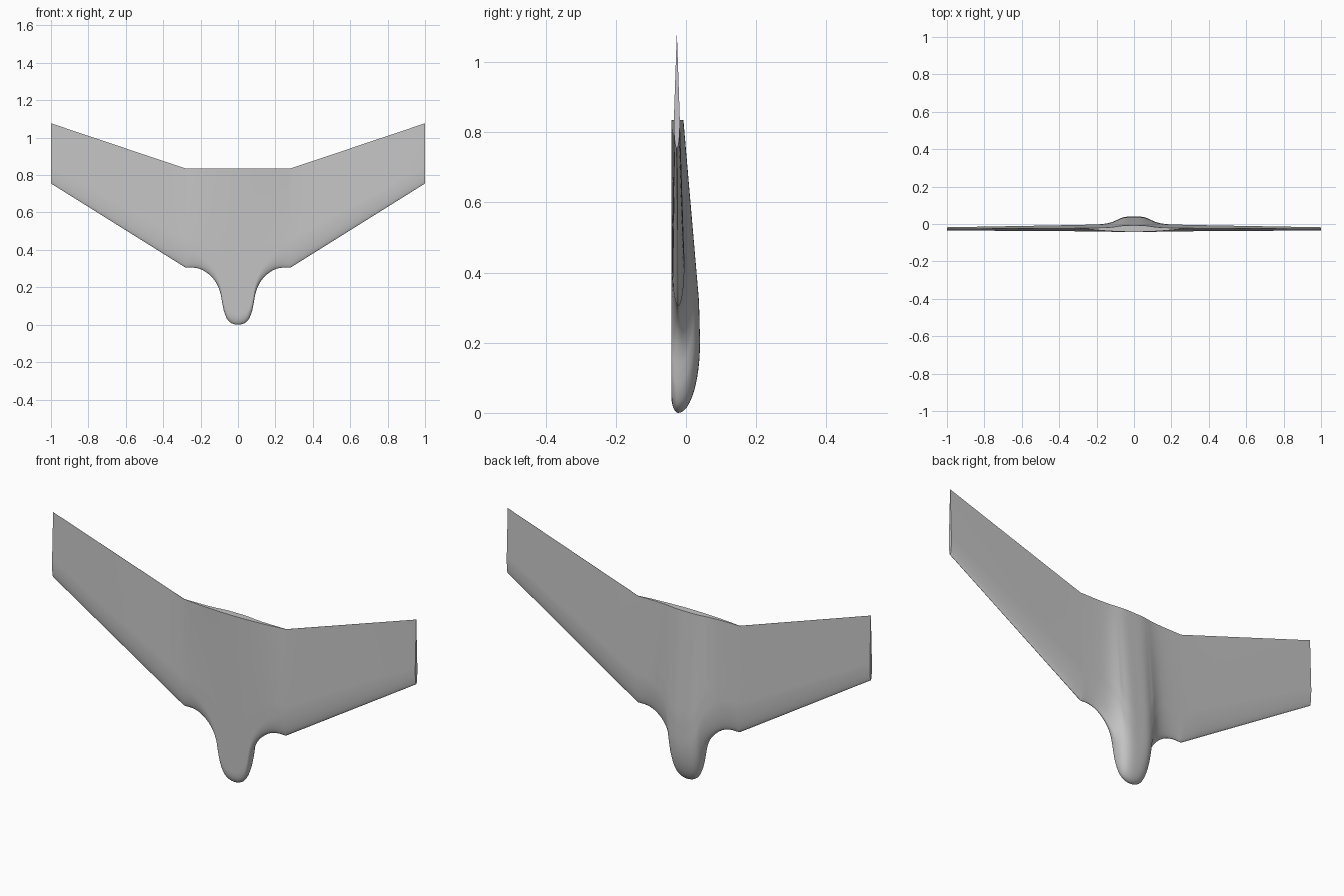
import bpy
import bmesh
import math
from mathutils import Vector

cube = bpy.data.objects.get("Cube")
if cube:
    bpy.data.objects.remove(cube, do_unlink=True)

# Single grey skin
grey = bpy.data.materials.new("light_grey")
grey.use_nodes = True
grey.diffuse_color = (0.55, 0.55, 0.55, 1)
grey.node_tree.nodes["Principled BSDF"].inputs["Base Color"].default_value = grey.diffuse_color

SPAN, ROOT = 1.0, 0.28
ROOT_LE, TIP_LE = 0.305, 0.755
ROOT_TE, TIP_TE = 0.835, 1.077
CHORD_STEPS = 32

# Half outline of the nose and its blend into the wing root (x, z)
NOSE = [(0, 0), (0.03, 0.006), (0.055, 0.026), (0.073, 0.065), (0.083, 0.11),
        (0.092, 0.16), (0.107, 0.205), (0.13, 0.243), (0.16, 0.273),
        (0.195, 0.295), (0.235, 0.305), (ROOT, ROOT_LE)]


def lerp(a, b, f):
    return a + (b - a) * f


def clamp(f):
    return max(0.0, min(1.0, f))


def smooth_outline(points, steps):
    """Catmull-Rom curve through the points, mirrored at the first one."""
    p = [Vector(q) for q in points]
    p = [Vector((-p[1].x, p[1].y))] + p + [2 * p[-1] - p[-2]]
    out = []
    for a, b, c, d in zip(p, p[1:], p[2:], p[3:]):
        for i in range(steps):
            f = i / steps
            out.append(0.5 * (2 * b + (c - a) * f + (2 * a - 5 * b + 4 * c - d) * f ** 2
                              + (3 * b - a - 3 * c + d) * f ** 3))
    return out


def rounding(t, length):
    """Elliptic leading edge, full thickness after the given chord fraction."""
    return math.sqrt(1 - (1 - clamp(t / length)) ** 2)


def section(x, z_le):
    """Closed aerofoil ring at span station x."""
    f = clamp((x - ROOT) / (SPAN - ROOT))
    z_te = lerp(ROOT_TE, TIP_TE, f)
    mid = lerp(-0.022, -0.026, f)
    half = lerp(0.017, 0.0085, f)
    hump = 1 / (1 + (x / 0.1) ** 4)
    belly = max(0.0, 1 - (x / ROOT) ** 2)
    front, back = [], []
    for i in range(CHORD_STEPS + 1):
        t = (i / CHORD_STEPS) ** 2
        z = lerp(z_le, z_te, t)
        foil = half * lerp(1, 0.04, clamp((t - 0.25) / 0.75))
        rise = lerp(0.045, 0.014, clamp((t - 0.38) / 0.62)) * hump
        low = lerp(foil, 0.02, belly) * rounding(t, lerp(0.22, 0.06, belly))
        high = (foil + rise) * rounding(t, 0.24)
        front.append((x, mid - low, z))
        back.append((x, mid + high, z))
    return front[::-1] + back[1:]


# Span stations: curved nose, then the straight outer wing
stations = [(max(0.0, p.x), p.y) for p in smooth_outline(NOSE, 4)]
stations += [(lerp(ROOT, SPAN, i / 8), lerp(ROOT_LE, TIP_LE, i / 8)) for i in range(9)]

# Loft the half body, with blunt trailing edge and wing tip
bm = bmesh.new()
rings = [[bm.verts.new(co) for co in section(x, z)] for x, z in stations]
for a, b in zip(rings, rings[1:]):
    for i in range(len(a)):
        j = (i + 1) % len(a)
        bm.faces.new((a[i], a[j], b[j], b[i]))
tip = rings[-1]
for i in range(CHORD_STEPS):
    quad = (tip[i], tip[i + 1], tip[-2 - i], tip[-1 - i])
    bm.faces.new(list(dict.fromkeys(quad)))

# Mirror to the other wing
geom = bm.verts[:] + bm.edges[:] + bm.faces[:]
bmesh.ops.mirror(bm, geom=geom, axis='X', merge_dist=0.00001)
bmesh.ops.recalc_face_normals(bm, faces=bm.faces)

mesh = bpy.data.meshes.new("flying_wing_body")
bm.to_mesh(mesh)
bm.free()
mesh.materials.append(grey)
body = bpy.data.objects.new("flying_wing_body", mesh)
bpy.context.collection.objects.link(body)
bpy.ops.object.select_all(action='DESELECT')
body.select_set(True)
bpy.context.view_layer.objects.active = body
bpy.ops.object.shade_smooth_by_angle(angle=math.radians(40))
